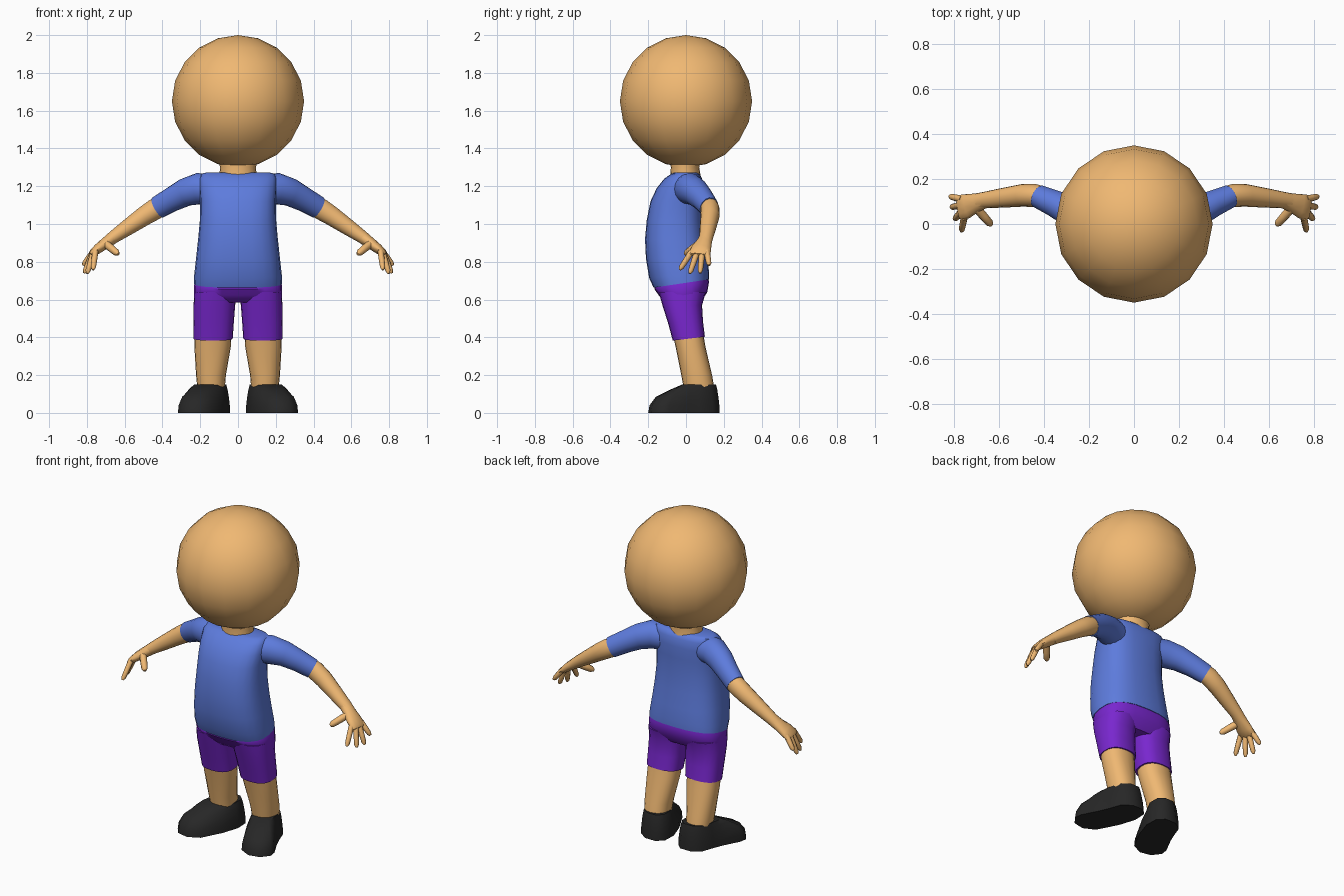
import bpy, math
from mathutils import Vector

if "Cube" in bpy.data.objects:
    bpy.data.objects.remove(bpy.data.objects["Cube"])


def material(name, rgb):
    m = bpy.data.materials.new(name)
    m.diffuse_color = (*rgb, 1)
    m.use_nodes = True
    m.node_tree.nodes["Principled BSDF"].inputs["Base Color"].default_value = m.diffuse_color
    return m


SKIN = material("skin", (0.87, 0.48, 0.17))
BLUE = material("shirt_blue", (0.11, 0.20, 0.72))
PURPLE = material("shorts_purple", (0.19, 0.02, 0.62))
BLACK = material("shoe_black", (0.02, 0.02, 0.02))


def loft(name, rings, mat, mirror=False, angle=50):
    """Skin a list of equal-length rings and cap both ends."""
    n = len(rings[0])
    verts = [tuple(p) for r in rings for p in r]
    faces = [tuple(range(n))[::-1], tuple(range(len(verts) - n, len(verts)))]
    for k in range(len(rings) - 1):
        for i in range(n):
            j = (i + 1) % n
            faces.append((k * n + i, k * n + j, (k + 1) * n + j, (k + 1) * n + i))
    me = bpy.data.meshes.new(name)
    me.from_pydata(verts, [], faces)
    me.materials.append(mat)
    ob = bpy.data.objects.new(name, me)
    bpy.context.collection.objects.link(ob)
    bpy.ops.object.select_all(action='DESELECT')
    bpy.context.view_layer.objects.active = ob
    ob.select_set(True)
    bpy.ops.object.mode_set(mode='EDIT')
    bpy.ops.mesh.select_all(action='SELECT')
    bpy.ops.mesh.normals_make_consistent(inside=False)
    bpy.ops.object.mode_set(mode='OBJECT')
    bpy.ops.object.shade_smooth_by_angle(angle=math.radians(angle))
    if mirror:
        ob.modifiers.new("Mirror", 'MIRROR')
    return ob


def level(z, x0, x1, y0, y1, slope=0.0, power=2.0, n=20):
    """Horizontal rounded ring between x0..x1 and y0..y1, tilted along y."""
    cx, cy, rx, ry = (x0 + x1) / 2, (y0 + y1) / 2, (x1 - x0) / 2, (y1 - y0) / 2
    out = []
    for i in range(n):
        a = 2 * math.pi * i / n
        c, s = math.cos(a), math.sin(a)
        x = math.copysign(abs(c) ** (2 / power), c) * rx
        y = math.copysign(abs(s) ** (2 / power), s) * ry
        out.append((cx + x, cy + y, z + slope * y))
    return out


def limb(name, path, mat, n=12):
    """Mirrored tube through (point, thickness, width); width lies along y."""
    pts = [Vector(p[0]) for p in path]
    rings = []
    for k, (_, ra, rb) in enumerate(path):
        t = (pts[min(k + 1, len(pts) - 1)] - pts[max(k - 1, 0)]).normalized()
        ref = Vector((0, 1, 0))
        b = (ref - t * t.dot(ref)).normalized()
        a = t.cross(b)
        rings.append([pts[k] + a * (ra * math.cos(q)) + b * (rb * math.sin(q))
                      for q in (2 * math.pi * i / n for i in range(n))])
    return loft(name, rings, mat, True)


# Head: coarse smooth ball
bpy.ops.mesh.primitive_uv_sphere_add(segments=16, ring_count=10, radius=0.35,
                                     location=(0, 0, 1.65))
head = bpy.context.object
head.name = "head"
head.data.materials.append(SKIN)
bpy.ops.object.shade_smooth()

# Neck
loft("neck", [level(1.24, -.10, .10, -.085, .08), level(1.30, -.095, .095, -.08, .07),
              level(1.37, -.11, .11, -.09, .08)], SKIN)

# Shirt body: belly bulges forward, hem rises toward the back
torso = [(.685, .233, -.172, .122, .15), (.73, .232, -.195, .122, .10),
         (.82, .222, -.212, .112, .03), (.92, .211, -.217, .10, 0),
         (1.02, .202, -.208, .09, 0), (1.12, .20, -.188, .09, 0),
         (1.19, .205, -.155, .092, 0), (1.24, .205, -.115, .085, 0),
         (1.265, .195, -.08, .072, 0), (1.272, .17, -.06, .055, 0)]
loft("shirt_body", [level(z, -x, x, y0, y1, s, 2.6, 24) for z, x, y0, y1, s in torso], BLUE)

# Shorts: hips plus two legs
loft("shorts_hips", [level(.70, -.225, .225, -.16, .115, .15, 2.7, 24),
                     level(.675, -.233, .233, -.168, .122, .13, 2.7, 24),
                     level(.63, -.234, .234, -.145, .112, .05, 2.7, 24),
                     level(.585, -.225, .225, -.11, .075, 0, 2.7, 24)], PURPLE)
loft("shorts_leg", [level(.64, .008, .232, -.145, .105, 0, 2.5),
                    level(.57, .015, .235, -.125, .085, 0, 2.5),
                    level(.48, .022, .236, -.095, .09, .05, 2.5),
                    level(.393, .028, .235, -.07, .10, .12, 2.5)], PURPLE, True)

# Bare lower legs
loft("leg", [level(.42, .035, .23, -.07, .09, .1, 2.3),
             level(.35, .038, .231, -.055, .103, 0, 2.3),
             level(.20, .064, .222, -.025, .138, 0, 2.2),
             level(.13, .07, .215, -.012, .15, 0, 2.2)], SKIN, True)

# Shoes: sole outline shrunk toward the ankle, toes turned outward
sole = [(.045, .14), (.085, .178), (.155, .178), (.21, .14), (.235, .07), (.26, .01),
        (.312, -.09), (.318, -.135), (.28, -.185), (.21, -.20), (.14, -.165),
        (.075, -.04), (.042, .06)]
shoe = []
for z, toe, heel in [(0, 1, 1), (.04, .975, .985), (.085, .85, .94),
                     (.125, .55, .88), (.15, .32, .82)]:
    ring = []
    for x, y in sole:
        s = toe + (heel - toe) * min(1, (y + .2) / .27)
        ring.append((.145 + (x - .145) * s, .07 + (y - .07) * s, z))
    shoe.append(ring)
loft("shoe", shoe, BLACK, True)

# Sleeves and forearms
limb("sleeve", [((.13, .0, 1.185), .08, .075), ((.21, .02, 1.187), .083, .078),
                ((.28, .055, 1.167), .074, .07), ((.35, .09, 1.13), .065, .06),
                ((.425, .123, 1.087), .06, .052)], BLUE, 16)
limb("forearm", [((.40, .12, 1.10), .052, .046), ((.44, .127, 1.078), .056, .051),
                 ((.50, .127, 1.04), .051, .05), ((.58, .117, .985), .043, .044),
                 ((.66, .107, .93), .034, .037), ((.69, .10, .907), .031, .038)], SKIN, 16)

# Hands: palm, four fingers and a thumb
limb("palm", [((.66, .107, .93), .033, .036), ((.70, .095, .90), .030, .042),
              ((.74, .08, .87), .026, .054), ((.77, .072, .845), .020, .058),
              ((.78, .07, .836), .011, .048)], SKIN)
fingers = {"index_finger": ((.755, .03, .855), (.767, -.03, .762)),
           "middle_finger": ((.765, .058, .85), (.797, .022, .743)),
           "ring_finger": ((.768, .085, .85), (.812, .075, .745)),
           "little_finger": ((.765, .11, .855), (.818, .122, .785)),
           "thumb": ((.70, .07, .895), (.637, -.002, .843))}
for name, (a, b) in fingers.items():
    a, b = Vector(a), Vector(b)
    r = .021 if name == "thumb" else .016
    limb(name, [(a, r, r), (a.lerp(b, .5), r * .95, r * .95),
                (a.lerp(b, .9), r * .85, r * .85), (a.lerp(b, 1.05), r * .4, r * .4)], SKIN, 8)
